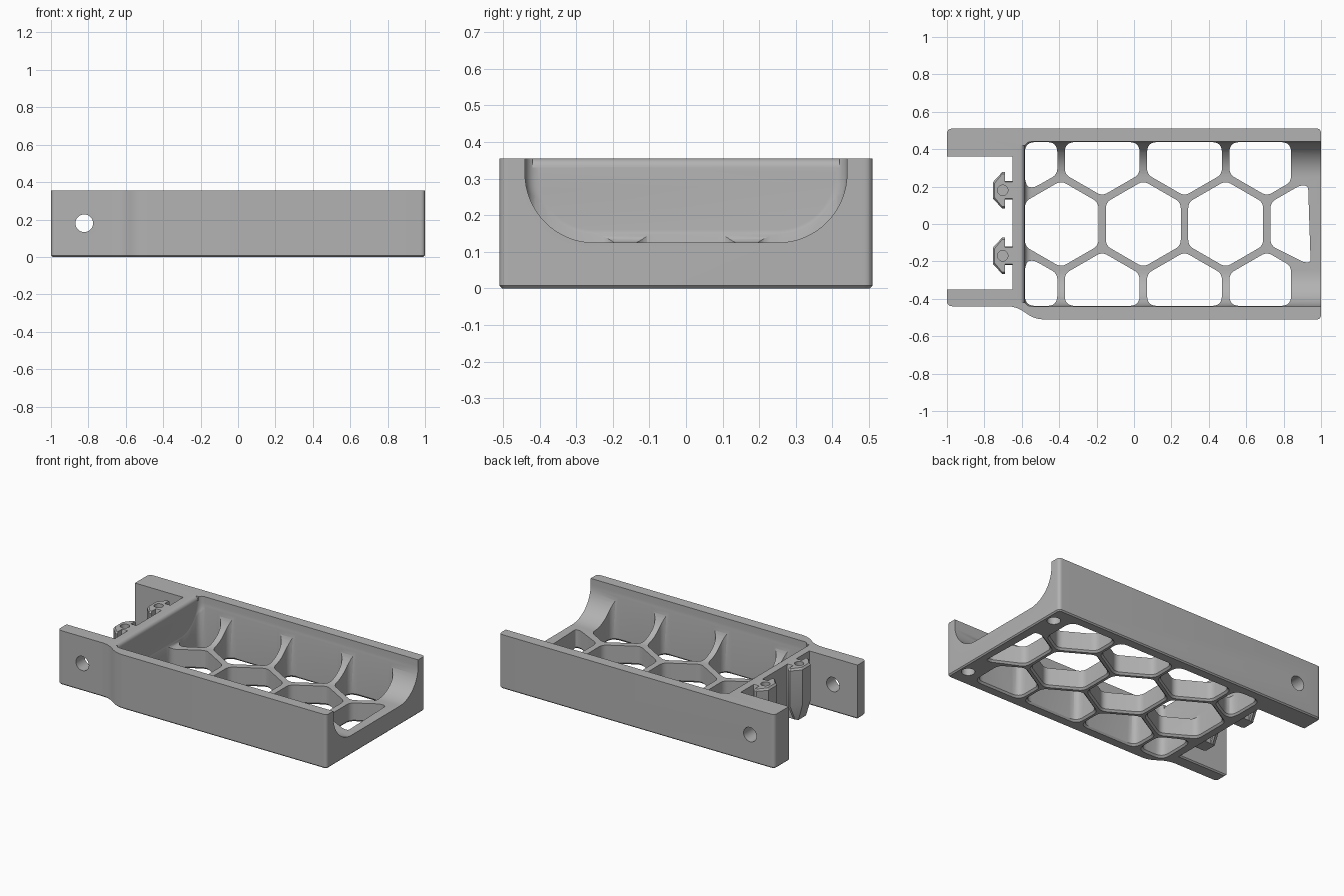
import bpy, bmesh
from math import cos, sin, pi, tan, radians
from mathutils import Vector

cube = bpy.data.objects.get("Cube")
if cube:
    bpy.data.objects.remove(cube)

HEIGHT = 0.355
FLOOR = 0.125
WALL_X = -0.585
HALF_Y = 0.44

grey = bpy.data.materials.new("plain grey")
grey.use_nodes = True
grey.diffuse_color = (0.45, 0.45, 0.45, 1)
grey.node_tree.nodes["Principled BSDF"].inputs["Base Color"].default_value = grey.diffuse_color


def loft(name, sections):
    """Skin equal-length closed loops of 3D points and cap both ends."""
    bm = bmesh.new()
    loops = [[bm.verts.new(p) for p in s] for s in sections]
    n = len(loops[0])
    for a, b in zip(loops, loops[1:]):
        for i in range(n):
            j = (i + 1) % n
            bm.faces.new((a[i], a[j], b[j], b[i]))
    bm.faces.new(loops[0][::-1])
    bm.faces.new(loops[-1])
    bmesh.ops.recalc_face_normals(bm, faces=bm.faces)
    mesh = bpy.data.meshes.new(name)
    bm.to_mesh(mesh)
    bm.free()
    mesh.materials.append(grey)
    obj = bpy.data.objects.new(name, mesh)
    bpy.context.collection.objects.link(obj)
    return obj


def at_z(loop, z):
    return [(x, y, z) for x, y in loop]


def rounded(points, radius, steps=6):
    """Round polygon corners; radius may be one number or one per corner."""
    out = []
    n = len(points)
    for i, p in enumerate(points):
        r = radius[i] if isinstance(radius, list) else radius
        p = Vector(p)
        a, b = Vector(points[i - 1]) - p, Vector(points[(i + 1) % n]) - p
        if r == 0:
            out.append(tuple(p))
            continue
        turn = pi - a.angle(b)
        d = min(r * tan(turn / 2), 0.45 * a.length, 0.45 * b.length)
        start, end = p + a.normalized() * d, p + b.normalized() * d
        for k in range(steps + 1):
            t = k / steps
            out.append(tuple(start * (1 - t) ** 2 + p * 2 * t * (1 - t) + end * t * t))
    return out


def clip(poly, axis, limit, sign):
    """Keep the part of a polygon where sign * coordinate <= sign * limit."""
    out = []
    for i, q in enumerate(poly):
        p = poly[i - 1]
        dp, dq = sign * (p[axis] - limit), sign * (q[axis] - limit)
        if (dp <= 0) != (dq <= 0):
            out.append(tuple(Vector(p).lerp(Vector(q), dp / (dp - dq))))
        if dq <= 0:
            out.append(q)
    return [p for i, p in enumerate(out) if (Vector(p) - Vector(out[i - 1])).length > 0.02]


def offset(loop, d):
    """Move every point of a loop outward from its middle."""
    mid = sum((Vector(p) for p in loop), Vector((0, 0))) / len(loop)
    return [tuple(Vector(p) + (Vector(p) - mid).normalized() * d) for p in loop]


def circle(x, y, r, n=32):
    return [(x + r * cos(2 * pi * i / n), y + r * sin(2 * pi * i / n)) for i in range(n)]


def cut(obj, cutters):
    bpy.context.view_layer.objects.active = obj
    for c in cutters:
        c.hide_render = True
        mod = obj.modifiers.new("cut", "BOOLEAN")
        mod.operation, mod.solver, mod.object = "DIFFERENCE", "EXACT", c
        bpy.ops.object.modifier_apply(modifier=mod.name)
        bpy.data.objects.remove(c)


def smooth(obj):
    bpy.ops.object.select_all(action="DESELECT")
    obj.select_set(True)
    bpy.context.view_layer.objects.active = obj
    bpy.ops.object.shade_smooth_by_angle(angle=radians(30))


# Tray body with two arms, the front one stepped inward
outline = rounded(
    [(-1, 0.51), (-1, 0.36), (-0.65, 0.36), (-0.65, -0.35), (-1, -0.35), (-1, -0.44),
     (-0.63, -0.44), (-0.53, -0.51), (1, -0.51), (1, 0.51)],
    [0.03, 0, 0, 0, 0, 0.03, 0.16, 0.16, 0.025, 0.025])
body = loft("tray_body", [at_z(outline, 0), at_z(outline, HEIGHT)])
bm = bmesh.new()
bm.from_mesh(body.data)
rim = [e for e in bm.edges if all(v.co.z < 0.001 for v in e.verts)]
bmesh.ops.bevel(bm, geom=rim, offset=0.008, segments=1, affect="EDGES")
bm.to_mesh(body.data)
bm.free()


# Trough with curved sides, closed by a filleted end wall
def trough(x, inset):
    w, z, r = HALF_Y - inset, FLOOR + inset, 0.19 - inset
    half = [(w - r + r * sin(a), z + r - r * cos(a)) for a in (k * pi / 32 for k in range(17))]
    half.append((w, 0.5))
    return [(x, y, h) for y, h in half] + [(x, -y, h) for y, h in reversed(half)]


FILLET = 0.035
ends = [k * pi / 12 for k in range(7)]
cutters = [loft("trough_cutter",
                [trough(WALL_X + FILLET * (1 - cos(a)), FILLET * (1 - sin(a)))
                 for a in reversed(ends)][::-1] + [trough(1.2, 0)])]
# The first section is the inset end face, growing to the full profile
bpy.data.objects.remove(cutters.pop())
cutters.append(loft("trough_cutter",
                    [trough(WALL_X + FILLET * (1 - sin(a)), FILLET * (1 - cos(a)))
                     for a in reversed(ends)] + [trough(1.2, 0)]))

# Softened top edge of the end wall
R = 0.025
edge = [(WALL_X - R + R * sin(a), HEIGHT - R + R * cos(a)) for a in ends]
edge += [(-0.54, HEIGHT - R), (-0.54, 0.4), (WALL_X - R, 0.4)]
cutters.append(loft("wall_edge_cutter", [[(x, s * 0.42, z) for x, z in edge] for s in (-1, 1)]))

# Honeycomb openings through the floor
PITCH = 0.44
HEX_R = 0.231
cells = []
for k in range(4):
    cells.append((-0.39 + PITCH * k, 0))
    cells += [(-0.61 + PITCH * k, s * PITCH * 0.866) for s in (-1, 1)]
for cx, cy in cells:
    poly = [(cx + HEX_R * sin(k * pi / 3), cy + HEX_R * cos(k * pi / 3)) for k in range(6)]
    poly = clip(poly, 0, -0.583, -1)
    poly = clip(poly, 0, 0.945 if cy == 0 else 0.84, 1)
    for s in (-1, 1):
        poly = clip(poly, 1, s * (0.205 if cx > 0.9 else HALF_Y - 0.002), s)
    hole = rounded(poly, 0.055)
    cutters.append(loft("cell_cutter", [at_z(offset(hole, 0.022), -0.01),
                                        at_z(hole, 0.012), at_z(hole, 0.34)]))

# Pivot hole through both arms and blind sockets under the open end
cutters.append(loft("pivot_cutter", [[(x, y, z) for x, z in circle(-0.822, 0.18, 0.047)]
                                     for y in (-0.7, 0.7)]))
for s in (-1, 1):
    ring = circle(0.94, s * 0.39, 0.04)
    cutters.append(loft("socket_cutter", [at_z(ring, -0.05), at_z(ring, 0.07)]))
cut(body, cutters)
smooth(body)

# Two slot clips on the outside of the end wall
half = [(-0.64, 0.05), (-0.69, 0.05), (-0.69, 0.097), (-0.705, 0.097), (-0.755, 0.043)]
shape = half + [(x, -y) for x, y in reversed(half)]
for name, cy in (("back_clip", 0.18), ("front_clip", -0.17)):
    def section(z, limit, inset, tip):
        return [(max(x, tip), cy + max(-limit, min(limit, y)) * (1 - inset), z) for x, y in shape]
    clip_obj = loft(name, [section(0.005, 0.051, 0.1, -0.725), section(0.11, 0.097, 0, -0.755),
                           section(HEIGHT - 0.012, 0.097, 0, -0.755),
                           section(HEIGHT, 0.097, 0.1, -0.745)])
    bore = circle(-0.702, cy, 0.028)
    cut(clip_obj, [loft("bore_cutter", [at_z(bore, 0.2), at_z(bore, 0.5)])])
    smooth(clip_obj)
